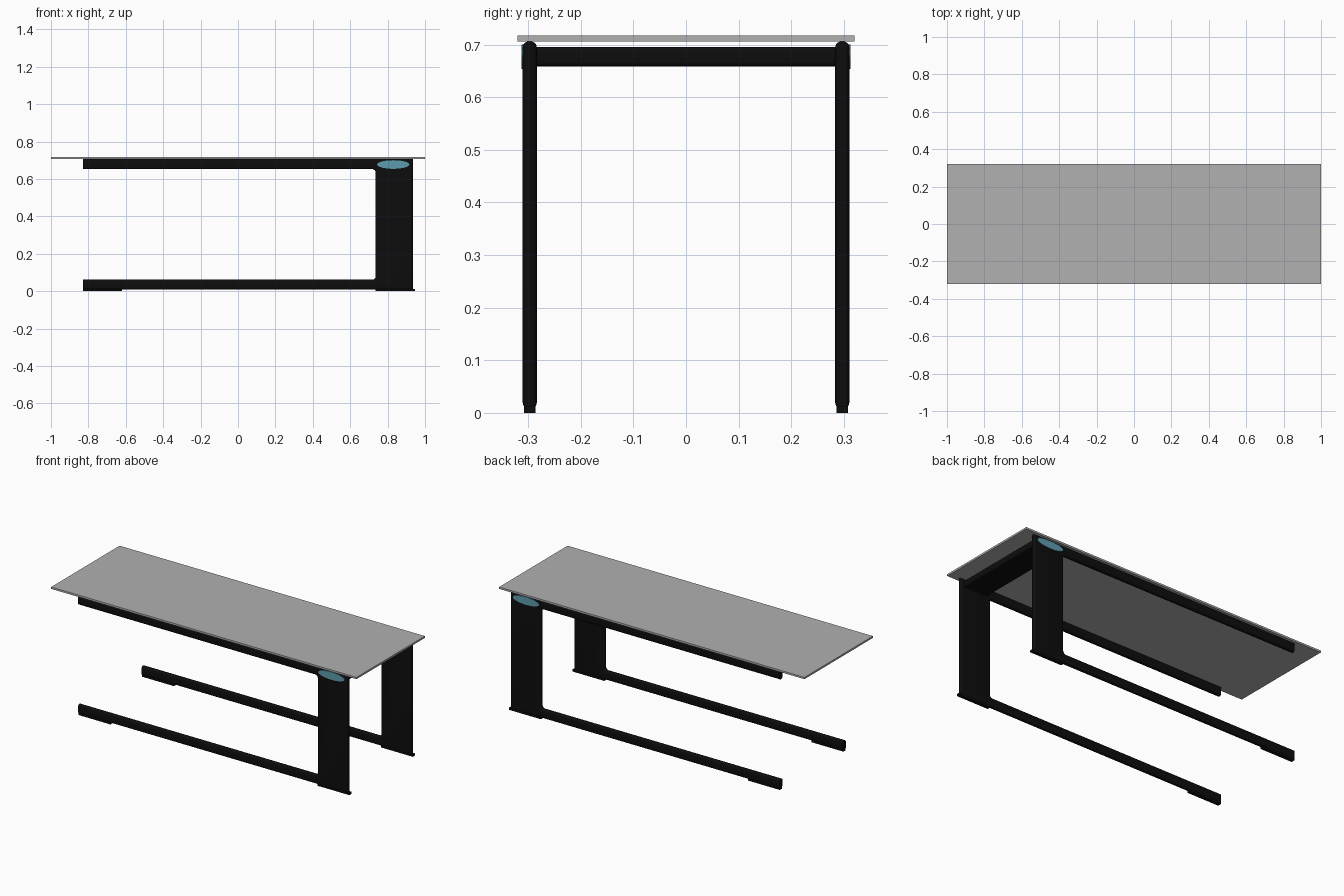
import bpy, bmesh, math

cube = bpy.data.objects.get("Cube")
if cube:
    bpy.data.objects.remove(cube, do_unlink=True)


def material(name, rgb):
    mat = bpy.data.materials.new(name)
    mat.use_nodes = True
    mat.diffuse_color = (*rgb, 1)
    mat.node_tree.nodes["Principled BSDF"].inputs["Base Color"].default_value = (*rgb, 1)
    return mat


GRAY = material("gray_top", (0.44, 0.44, 0.44))
BLACK = material("black_frame", (0.004, 0.004, 0.004))
BLUE = material("blue_badge", (0.11, 0.33, 0.42))


def finish(name, bm, mat, smooth=False):
    bmesh.ops.recalc_face_normals(bm, faces=bm.faces)
    mesh = bpy.data.meshes.new(name)
    bm.to_mesh(mesh)
    bm.free()
    mesh.materials.append(mat)
    obj = bpy.data.objects.new(name, mesh)
    bpy.context.collection.objects.link(obj)
    if smooth:
        bpy.ops.object.select_all(action="DESELECT")
        bpy.context.view_layer.objects.active = obj
        obj.select_set(True)
        bpy.ops.object.shade_smooth_by_angle(angle=math.radians(35))
    return obj


def prism(points, y0, y1):
    """Extrude an x-z outline along y."""
    bm = bmesh.new()
    face = bm.faces.new([bm.verts.new((x, y0, z)) for x, z in points])
    moved = bmesh.ops.extrude_face_region(bm, geom=[face])["geom"]
    verts = [v for v in moved if isinstance(v, bmesh.types.BMVert)]
    bmesh.ops.translate(bm, verts=verts, vec=(0, y1 - y0, 0))
    return bm


def box(name, x0, x1, y0, y1, z0, z1, mat):
    return finish(name, prism([(x0, z0), (x1, z0), (x1, z1), (x0, z1)], y0, y1), mat)


def arc(cx, cz, rx, rz, start, end, steps):
    angles = [math.radians(start + (end - start) * i / steps) for i in range(steps + 1)]
    return [(cx + rx * math.cos(a), cz + rz * math.sin(a)) for a in angles]


# Table top
TOP_Z = 0.706
box("table_top", -1, 1, -0.32, 0.32, TOP_Z, 0.717, GRAY)

# C-shaped side frames: leg with upper and lower rails, rounded long edges
END, INNER, OUTER = -0.83, 0.735, 0.935
LOW, LOW_TOP, HIGH = 0.008, 0.062, 0.652
R = 0.015
outline = [(END, LOW), (OUTER, LOW), (OUTER, TOP_Z), (END, TOP_Z), (END, HIGH)]
outline += arc(INNER - R, HIGH - R, R, R, 90, 0, 4)
outline += arc(INNER - R, LOW_TOP + R, R, R, 0, -90, 4)
outline += [(END, LOW_TOP)]
# Oval badge outline
oval = arc(0.83, 0.677, 0.086, 0.023, 0, 360, 40)[:-1]

for side, label in ((-1, "front"), (1, "back")):
    centre = side * 0.297
    bm = prism(outline, centre - 0.0135, centre + 0.0135)
    long_edges = [e for e in bm.edges
                  if abs(e.verts[0].co.y - e.verts[1].co.y) < 1e-5
                  and not all(abs(v.co.x - END) < 1e-4 for v in e.verts)]
    bmesh.ops.bevel(bm, geom=long_edges, offset=0.0115, segments=4, profile=0.5,
                    affect="EDGES", clamp_overlap=False)
    finish(label + "_side_frame", bm, BLACK, smooth=True)

    # Foot pads under the leg and the free end of the lower rail
    y0, y1 = centre - 0.0105, centre + 0.0105
    box(label + "_leg_foot", INNER, 0.945, y0, y1, 0, 0.012, BLACK)
    box(label + "_rail_foot", END, -0.62, y0, y1, 0, 0.02, BLACK)

    # Badge on the outer face of the leg
    finish(label + "_oval_badge", prism(oval, side * 0.307, side * 0.3125), BLUE)

# Cross beam joining the tops of the legs
bm = prism([(0.755, 0.658), (0.915, 0.658), (0.915, 0.695), (0.755, 0.695)], -0.287, 0.287)
along = [e for e in bm.edges if abs(e.verts[0].co.y - e.verts[1].co.y) > 0.1]
bmesh.ops.bevel(bm, geom=along, offset=0.009, segments=3, profile=0.5, affect="EDGES")
finish("cross_beam", bm, BLACK, smooth=True)
